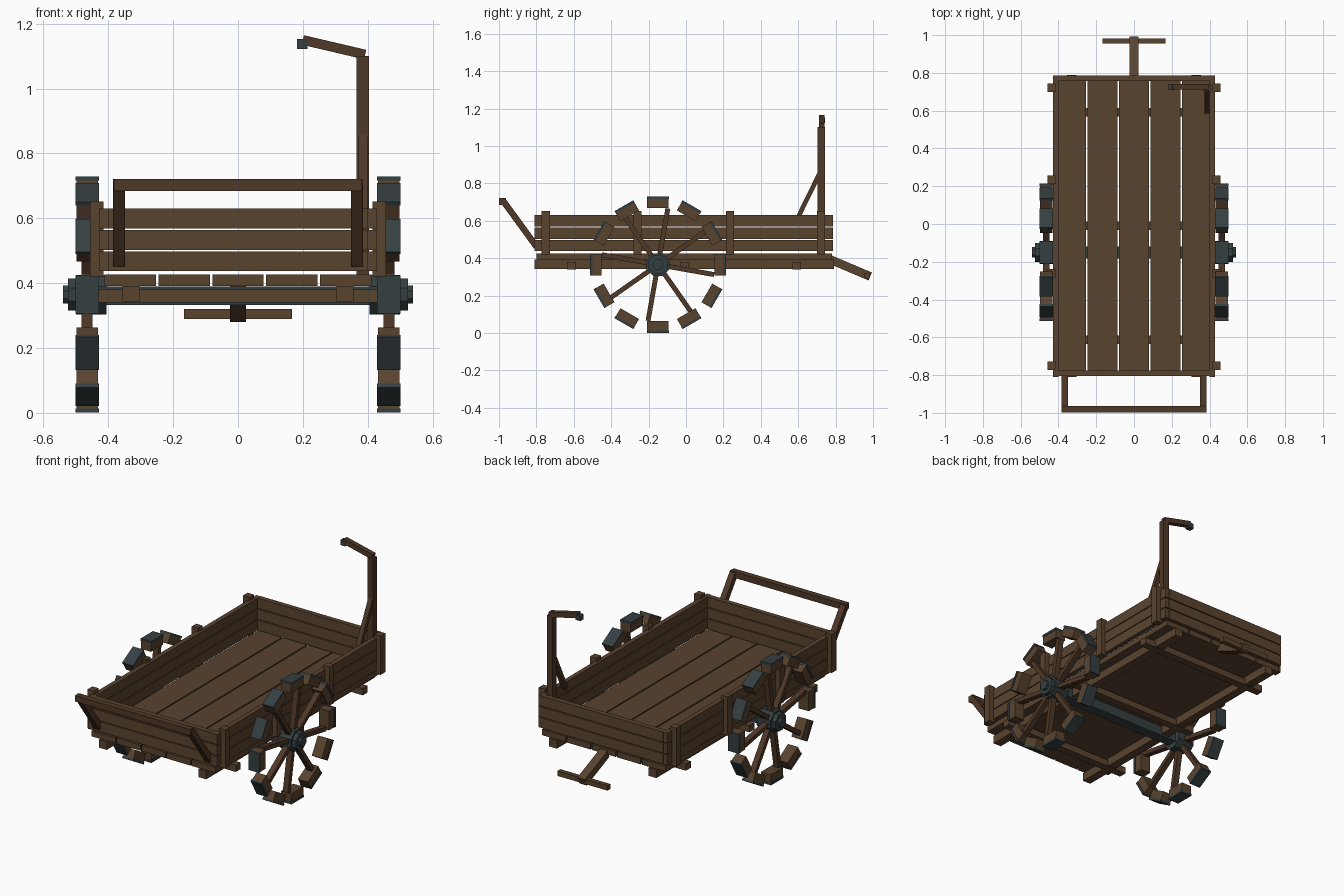
import bpy, bmesh, math
from mathutils import Vector, Matrix

if "Cube" in bpy.data.objects:
    bpy.data.objects.remove(bpy.data.objects["Cube"])


def material(name, rgb):
    m = bpy.data.materials.new(name)
    m.diffuse_color = (*rgb, 1)
    m.use_nodes = True
    m.node_tree.nodes["Principled BSDF"].inputs["Base Color"].default_value = m.diffuse_color
    return m


WOOD = material("wood", (0.100, 0.056, 0.028))
POLE = material("dark wood", (0.078, 0.040, 0.021))
IRON = material("iron", (0.036, 0.050, 0.053))


def finish(name, bm, mat):
    bmesh.ops.recalc_face_normals(bm, faces=bm.faces)
    me = bpy.data.meshes.new(name)
    bm.to_mesh(me)
    bm.free()
    me.materials.append(mat)
    ob = bpy.data.objects.new(name, me)
    bpy.context.collection.objects.link(ob)
    return ob


def add_box(bm, size, mtx):
    bmesh.ops.create_cube(bm, size=1, matrix=mtx @ Matrix.Diagonal((*size, 1)))


def box(name, x, y, z, mat=WOOD):
    """Box from (min, max) pairs."""
    bm = bmesh.new()
    c = [(a + b) / 2 for a, b in (x, y, z)]
    add_box(bm, [b - a for a, b in (x, y, z)], Matrix.Translation(c))
    return finish(name, bm, mat)


def beam(name, a, b, w, h, mat=POLE):
    """Rectangular bar from point a to point b."""
    a, b = Vector(a), Vector(b)
    d = b - a
    bm = bmesh.new()
    m = Matrix.Translation((a + b) / 2) @ d.to_track_quat('Y', 'Z').to_matrix().to_4x4()
    add_box(bm, (w, d.length, h), m)
    return finish(name, bm, mat)


# Floor planks
for i in range(5):
    x = (i - 2) * 0.166
    box(f"floor_plank_{i}", (x - 0.079, x + 0.079), (-0.80, 0.78), (0.392, 0.426))

# Side and end boards
for i in range(3):
    z = (0.437 + i * 0.066, 0.498 + i * 0.066)
    for s, side in ((-1, "left"), (1, "right")):
        box(f"{side}_board_{i}", sorted((s * 0.40, s * 0.428)), (-0.81, 0.785), z)
    box(f"front_board_{i}", (-0.40, 0.40), (-0.805, -0.775), z)
    box(f"back_board_{i}", (-0.40, 0.40), (0.757, 0.787), z)

# Stakes, chassis rails and cross beams
for s, side in ((-1, "left"), (1, "right")):
    for i, y in enumerate((-0.75, -0.26, 0.235, 0.722)):
        box(f"{side}_stake_{i}", sorted((s * 0.415, s * 0.457)), (y - 0.022, y + 0.022), (0.42, 0.652))
    box(f"{side}_rail", (s * 0.33 - 0.026, s * 0.33 + 0.026), (-0.81, 0.79), (0.343, 0.392))
for i, y in enumerate((-0.612, -0.01, 0.592)):
    box(f"cross_beam_{i}", (-0.43, 0.43), (y - 0.023, y + 0.023), (0.34, 0.38))

# Axle
CY, CZ = -0.15, 0.365
box("axle", (-0.42, 0.42), (CY - 0.032, CY + 0.032), (0.333, 0.39), IRON)


def spin(x, angle, r):
    """Placement at radius r around the wheel centre, local z pointing outward."""
    return (Matrix.Translation((x, CY, CZ)) @ Matrix.Rotation(angle, 4, 'X')
            @ Matrix.Translation((0, 0, r)))


# Wheels: separate rim blocks, iron treads, spokes and stepped hub
for s, side in ((-1, "left"), (1, "right")):
    x = s * 0.465
    rim, tread, spokes, hub = (bmesh.new() for _ in range(4))
    for k in range(12):
        a = k * math.tau / 12
        add_box(rim, (0.066, 0.115, 0.05), spin(x, a, 0.327))
        add_box(tread, (0.072, 0.117, 0.013), spin(x, a, 0.3575))
    for k in range(8):
        a = math.radians(-10 + 45 * k)
        add_box(spokes, (0.034, 0.026, 0.27), spin(x, a, 0.17))
    for r, x0, x1 in ((0.066, 0.405, 0.50), (0.054, 0.50, 0.525), (0.03, 0.525, 0.54)):
        m = (Matrix.Translation((s * (x0 + x1) / 2, CY, CZ)) @ Matrix.Rotation(math.pi / 2, 4, 'Y')
             @ Matrix.Rotation(math.pi / 8, 4, 'Z'))
        bmesh.ops.create_cone(hub, cap_ends=True, segments=8, radius1=r, radius2=r,
                              depth=x1 - x0, matrix=m)
    finish(f"{side}_wheel_rim", rim, WOOD)
    finish(f"{side}_wheel_tread", tread, IRON)
    finish(f"{side}_wheel_spokes", spokes, POLE)
    finish(f"{side}_wheel_hub", hub, IRON)

# Push handle at the front
for s, side in ((-1, "left"), (1, "right")):
    beam(f"{side}_handle_arm", (s * 0.367, -0.80, 0.462), (s * 0.367, -0.982, 0.712), 0.036, 0.034)
beam("handle_bar", (-0.383, -0.981, 0.703), (0.383, -0.981, 0.703), 0.036, 0.036)

# Tow tongue with cross grip at the back
beam("tongue", (0, 0.77, 0.393), (0, 0.985, 0.302), 0.05, 0.046, WOOD)
box("tongue_grip", (-0.166, 0.166), (0.955, 0.982), (0.29, 0.32))

# Lantern post with brace, arm and iron tip
box("lantern_post", (0.366, 0.404), (0.704, 0.742), (0.42, 1.10), POLE)
beam("post_brace", (0.386, 0.595, 0.61), (0.386, 0.72, 0.865), 0.028, 0.024)
beam("lantern_arm", (0.392, 0.726, 1.105), (0.20, 0.726, 1.150), 0.03, 0.03)
box("arm_tip", (0.182, 0.215), (0.710, 0.742), (1.122, 1.153), IRON)
